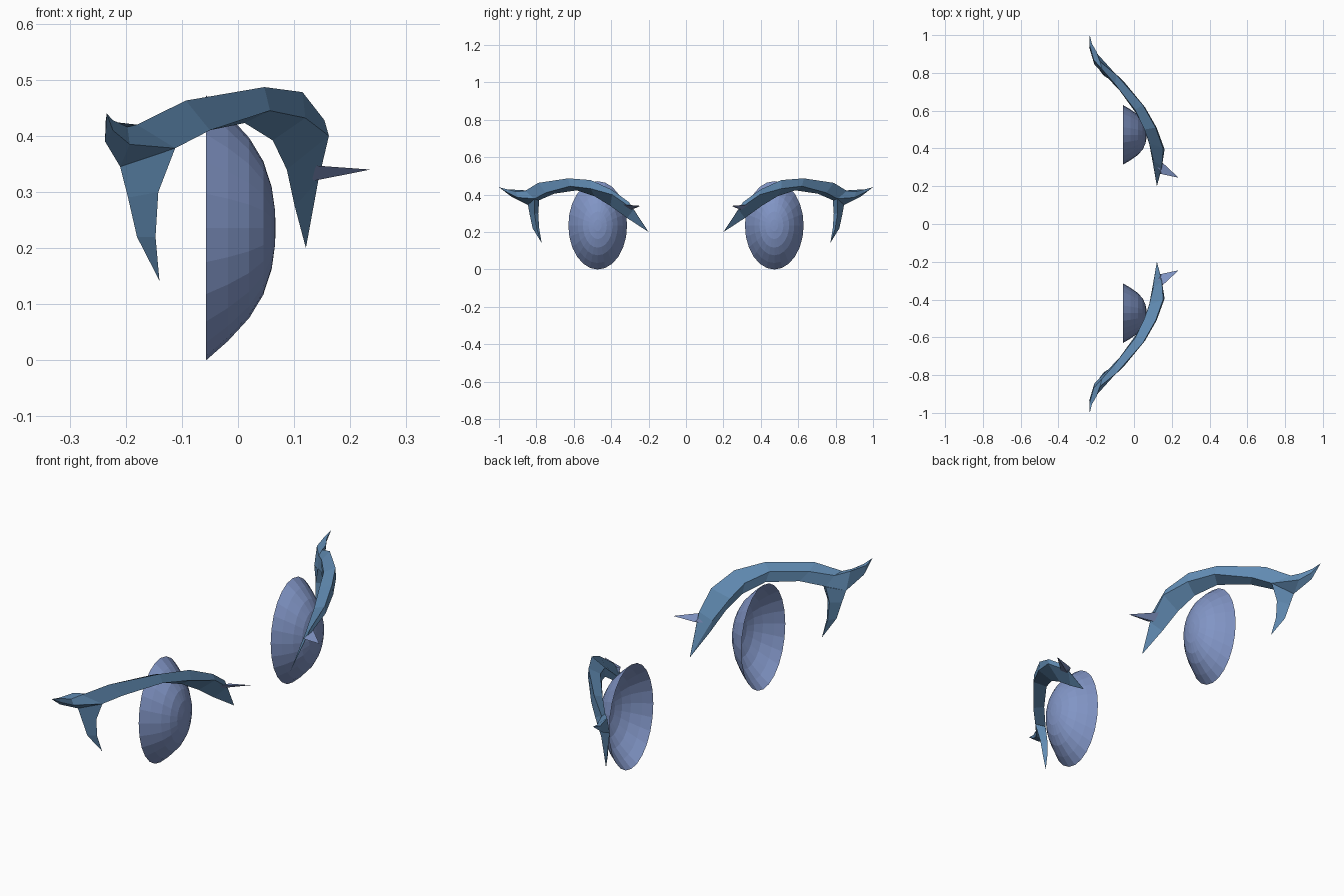
import bpy, bmesh, math

if "Cube" in bpy.data.objects:
    bpy.data.objects.remove(bpy.data.objects["Cube"])


def material(name, col):
    m = bpy.data.materials.new(name)
    m.diffuse_color = (*col, 1)
    m.use_nodes = True
    m.node_tree.nodes["Principled BSDF"].inputs["Base Color"].default_value = m.diffuse_color
    return m


EYE = material("eye_blue", (0.22, 0.30, 0.56))
LASH = material("lash_blue", (0.12, 0.26, 0.45))


def loft(bm, rings, start=None, end=None, cap_start=False):
    """Skin equal-sized rings, closing the ends to points where given."""
    vs = [[bm.verts.new(p) for p in r] for r in rings]
    n = len(vs[0])
    for a, b in zip(vs, vs[1:]):
        for i in range(n):
            j = (i + 1) % n
            bm.faces.new((a[i], a[j], b[j], b[i]))
    for tip, ring in ((start, vs[0]), (end, vs[-1])):
        if tip:
            t = bm.verts.new(tip)
            for i in range(n):
                bm.faces.new((ring[i], ring[(i + 1) % n], t))
    if cap_start:
        bm.faces.new(vs[0])


def finish(bm, name, mat, side):
    for v in bm.verts:
        v.co.y *= side
    bmesh.ops.recalc_face_normals(bm, faces=bm.faces)
    me = bpy.data.meshes.new(name)
    bm.to_mesh(me)
    bm.free()
    me.materials.append(mat)
    bpy.context.collection.objects.link(bpy.data.objects.new(name, me))


# Eye bowl profile: (x, radius factor), open at the back
BOWL = [(-.057, 1), (-.018, .855), (.02, .68), (.045, .505), (.06, .31), (.066, .13)]

# Lash cross-sections: outer top, outer bottom, inner bottom, inner top
BAND = [
    [(.148, .305, .36), (.143, .28, .32), (.101, .315, .275), (.103, .335, .32)],
    [(.154, .40, .428), (.162, .395, .40), (.087, .405, .34), (.08, .43, .39)],
    [(.115, .51, .478), (.12, .51, .432), (.062, .49, .392), (.055, .50, .44)],
    [(.047, .63, .487), (.057, .62, .445), (.012, .585, .423), (.005, .605, .465)],
    [(-.093, .79, .463), (-.05, .75, .41), (-.075, .705, .405), (-.1, .74, .442)],
    [(-.18, .86, .42), (-.112, .81, .378), (-.15, .785, .37), (-.17, .82, .412)],
    [(-.197, .91, .416), (-.193, .90, .385), (-.21, .845, .345), (-.214, .87, .424)],
    [(-.223, .955, .428), (-.223, .952, .41), (-.237, .935, .39), (-.236, .95, .425)],
]
# Drooping lower lash
PRONG = [
    [(-.21, .845, .345), (-.112, .81, .378), (-.15, .785, .368)],
    [(-.196, .835, .29), (-.142, .81, .30), (-.165, .79, .30)],
    [(-.18, .82, .22), (-.147, .798, .22), (-.16, .785, .22)],
]
# Small inner-corner spike
SPIKE = [[(.14, .335, .347), (.142, .265, .33), (.125, .30, .318)]]

for side, label in ((1, "left"), (-1, "right")):
    bm = bmesh.new()
    rings = []
    for x, f in BOWL:
        angs = [2 * math.pi * i / 24 for i in range(24)]
        rings.append([(x, .472 + .157 * f * math.cos(a), .236 + .236 * f * math.sin(a)) for a in angs])
    loft(bm, rings, end=(.067, .472, .236))
    finish(bm, label + "_eye", EYE, side)

    bm = bmesh.new()
    loft(bm, BAND, start=(.121, .2, .2), end=(-.234, 1, .44))
    finish(bm, label + "_upper_lash", LASH, side)

    bm = bmesh.new()
    loft(bm, PRONG, end=(-.14, .772, .142), cap_start=True)
    finish(bm, label + "_lower_lash", LASH, side)

    bm = bmesh.new()
    loft(bm, SPIKE, end=(.236, .245, .34), cap_start=True)
    finish(bm, label + "_corner_spike", EYE, side)
